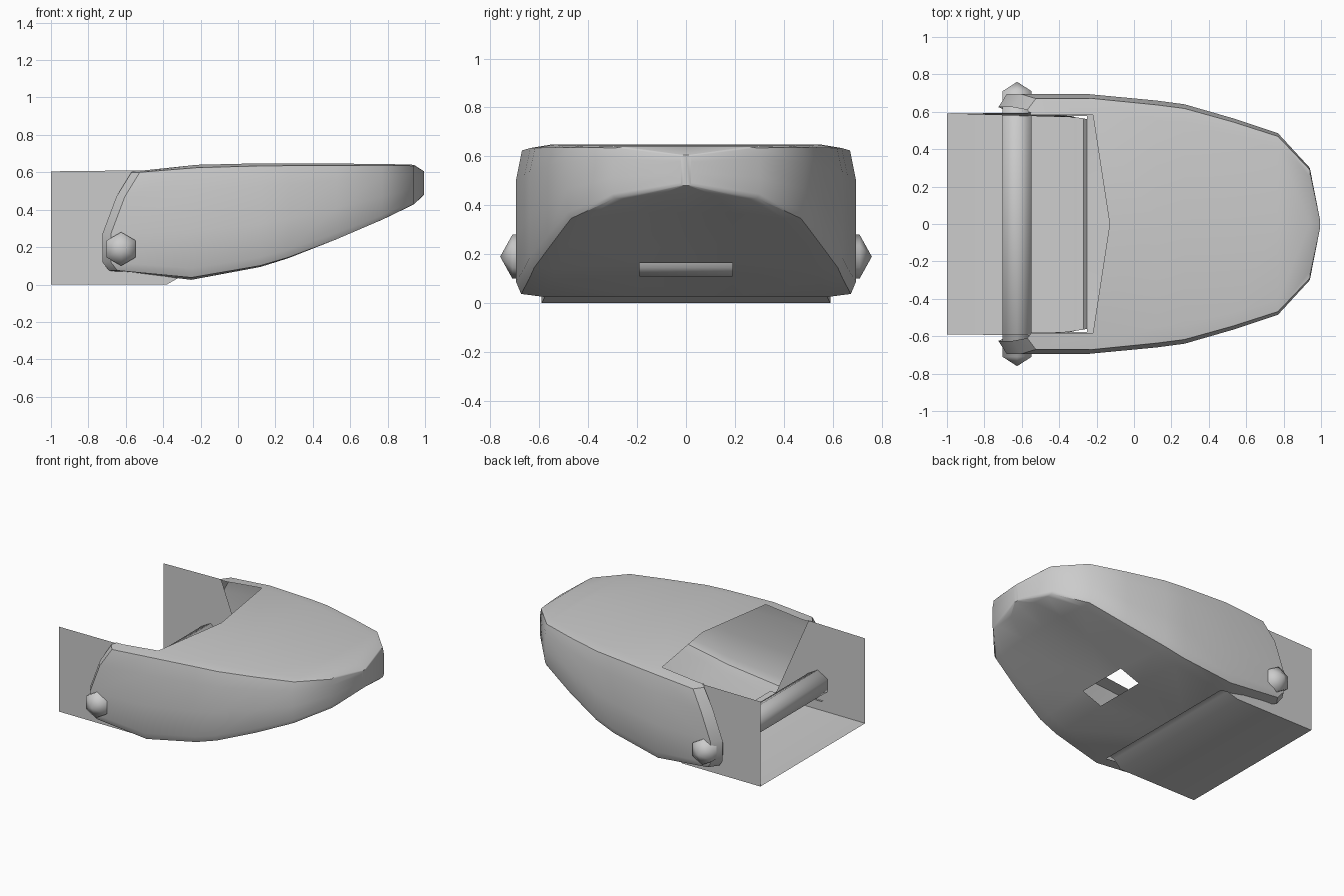
import bpy, bmesh
from math import sin, cos, pi, radians

if "Cube" in bpy.data.objects:
    bpy.data.objects.remove(bpy.data.objects["Cube"])


def make(name, verts, faces, angle=40, mirror=False):
    me = bpy.data.meshes.new(name)
    me.from_pydata(verts, [], faces)
    ob = bpy.data.objects.new(name, me)
    bpy.context.collection.objects.link(ob)
    bm = bmesh.new()
    bm.from_mesh(me)
    bmesh.ops.remove_doubles(bm, verts=bm.verts, dist=1e-4)
    bmesh.ops.recalc_face_normals(bm, faces=bm.faces)
    bm.to_mesh(me)
    bm.free()
    bpy.ops.object.select_all(action='DESELECT')
    ob.select_set(True)
    bpy.context.view_layer.objects.active = ob
    if mirror:
        m = ob.modifiers.new("mirror", 'MIRROR')
        m.use_axis = (False, True, False)
        bpy.ops.object.modifier_apply(modifier=m.name)
    bpy.ops.object.shade_smooth_by_angle(angle=radians(angle))
    return ob


# hollow shell: stations of (x, half width, floor z, top z)
stations = [(-0.25, 0.695, 0.025, 0.64), (0.12, 0.66, 0.09, 0.648),
            (0.27, 0.64, 0.135, 0.648), (0.53, 0.565, 0.235, 0.646),
            (0.77, 0.485, 0.34, 0.645), (0.94, 0.30, 0.425, 0.64),
            (0.995, 0.02, 0.48, 0.605)]


def half_ring(w, zb, zt, bump):
    h = zt - zb
    return [(0, zb + bump), (min(0.19, 0.4 * w), zb + bump), (0.83 * w, zb + bump * .2),
            (0.97 * w, zb + 0.02 * h), (w, zb + 0.1 * h), (w, zb + 0.42 * h),
            (w, zb + 0.78 * h), (0.965 * w, zb + 0.975 * h), (0.84 * w, zt), (0, zt)]


N = 10
verts, faces = [], []
# rear cheeks: edge x and z offsets for ring points 2..8
rear_x = [-0.25, -0.25, -0.66, -0.69, -0.725, -0.725, -0.65, -0.57, -0.55, -0.13]
rear_z = [0.05, 0.05, 0.07, 0.075, 0.12, 0.27, 0.47, 0.60, 0.61, 0.61]
for inset, back in ((0.07, 0.0), (0.0, 0.045)):
    for j, (y, z) in enumerate(half_ring(0.695, 0.06, 0.615, 0)):
        edge = 3 <= j <= 7
        verts.append((rear_x[j] + back, y - (min(inset, y - 0.61) if edge else 0), rear_z[j]))
bumps = [0, 0.02, 0.03, 0.045, 0.03, 0.015, 0]
for i, (x, w, zb, zt) in enumerate(stations):
    for j, (y, z) in enumerate(half_ring(w, zb, zt, bumps[i])):
        xx = x
        if i == 0 and j >= 7:
            xx = -0.13 if j == 9 else -0.22
        verts.append((xx, y, z))
for i in range(len(stations) + 1):
    for j in range(N - 1):
        if i < 2 and not 2 <= j <= 7:      # open notch at the rear
            continue
        if i == 3 and j == 0:              # opening in the floor
            continue
        a, b = i * N + j, (i + 1) * N + j
        faces.append((a, b, b + 1, a + 1))
last = (len(stations) + 1) * N
faces.append(tuple(range(last, last + N)))
shell = make("shell", verts, faces, 42, mirror=True)
bm = bmesh.new()
bm.from_mesh(shell.data)
# remove stray points and the hidden seam edges
bmesh.ops.delete(bm, geom=[v for v in bm.verts if not v.link_faces], context='VERTS')
bmesh.ops.remove_doubles(bm, verts=bm.verts, dist=1e-4)
bm.to_mesh(shell.data)
bm.free()

# open channel: floor with a curled lip, and two side walls
profile = [(-1, 0.59, 0), (-0.38, 0.59, 0), (-0.31, 0.57, 0.04),
           (-0.27, 0.565, 0.045), (-0.25, 0.56, 0.025)]
verts = [(x, s * y, z) for x, y, z in profile for s in (-1, 1)]
faces = [(2 * i, 2 * i + 2, 2 * i + 3, 2 * i + 1) for i in range(len(profile) - 1)]
make("channel_floor", verts, faces)
wall = [(-1, 0.59, 0), (-1, 0.59, 0.605), (-0.55, 0.595, 0.61),
        (-0.31, 0.57, 0.04), (-0.38, 0.59, 0)]
for s, side in ((-1, "front"), (1, "back")):
    make("channel_wall_" + side, [(x, s * y, z) for x, y, z in wall], [(0, 1, 2, 3, 4)])

# six-sided cross pin with pointed ends
rows = [(-0.76, 0), (-0.71, 0.09), (0.71, 0.09), (0.76, 0)]
verts = [(-0.625 + r * sin(k * pi / 3), y, 0.19 + r * cos(k * pi / 3))
         for y, r in rows for k in range(6)]
faces = [(i * 6 + k, i * 6 + (k + 1) % 6, i * 6 + 6 + (k + 1) % 6, i * 6 + 6 + k)
         for i in range(3) for k in range(6)]
make("cross_pin", verts, faces, 65)
